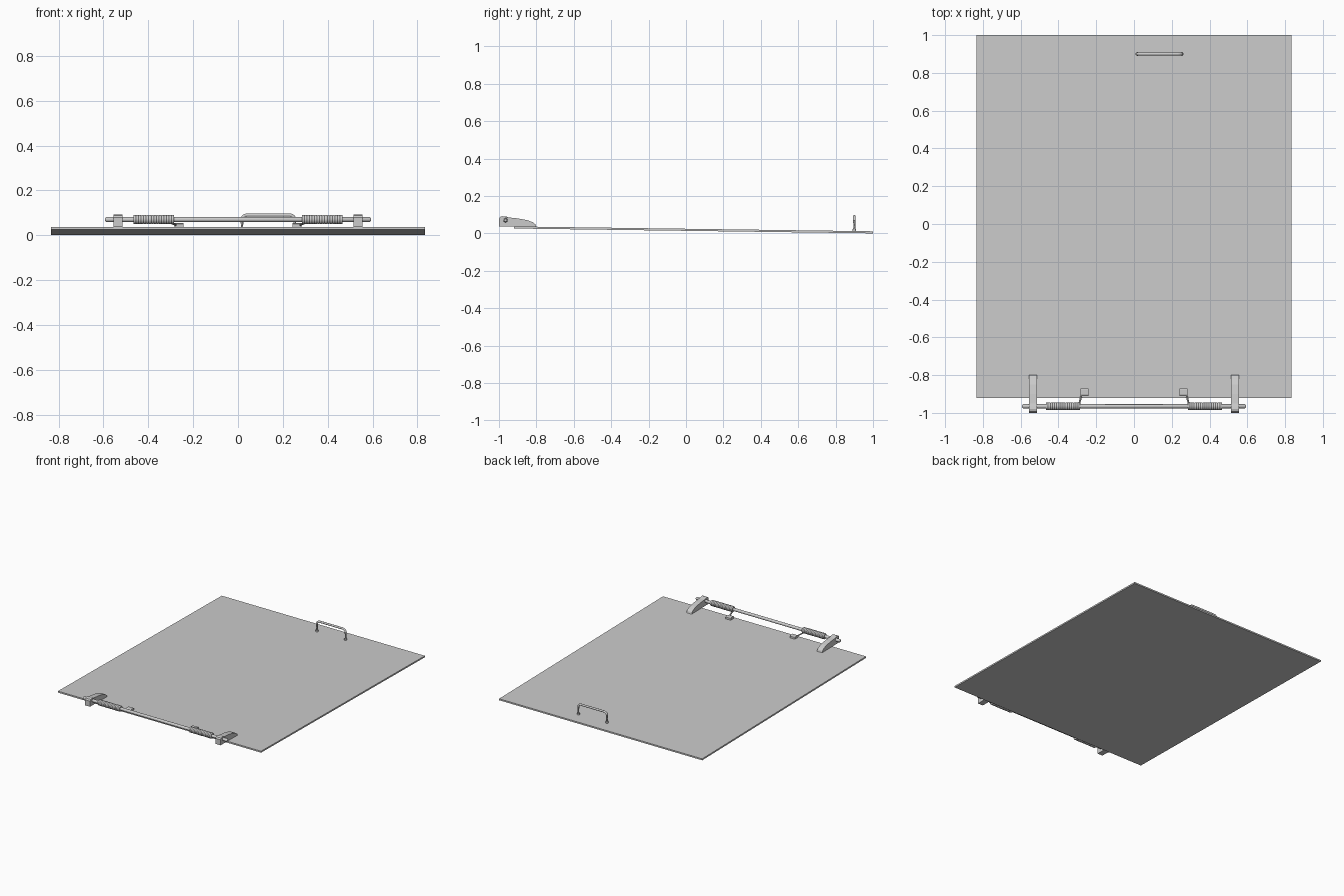
import bpy, bmesh, math
from mathutils import Vector, Matrix

cube = bpy.data.objects.get("Cube")
if cube:
    bpy.data.objects.remove(cube, do_unlink=True)

steel = bpy.data.materials.new("light_grey_steel")
steel.use_nodes = True
colour = (0.6, 0.6, 0.6, 1)
steel.diffuse_color = colour
steel.node_tree.nodes["Principled BSDF"].inputs["Base Color"].default_value = colour


def finish(name, bm, smooth=False):
    bmesh.ops.recalc_face_normals(bm, faces=bm.faces)
    mesh = bpy.data.meshes.new(name)
    bm.to_mesh(mesh)
    bm.free()
    mesh.materials.append(steel)
    ob = bpy.data.objects.new(name, mesh)
    bpy.context.collection.objects.link(ob)
    if smooth:
        bpy.ops.object.select_all(action='DESELECT')
        ob.select_set(True)
        bpy.context.view_layer.objects.active = ob
        bpy.ops.object.shade_smooth_by_angle(angle=math.radians(40))
    return ob


def extrude_yz(name, profile, x0, x1):
    """Side profile in (y, z) extruded along x."""
    bm = bmesh.new()
    face = bm.faces.new([bm.verts.new((x0, y, z)) for y, z in profile])
    new = bmesh.ops.extrude_face_region(bm, geom=[face])["geom"]
    bmesh.ops.translate(bm, vec=(x1 - x0, 0, 0),
                        verts=[v for v in new if isinstance(v, bmesh.types.BMVert)])
    return finish(name, bm)


def lathe_x(name, profile, y, z, sides=16):
    """Profile of (x, radius) turned around an axis parallel to x."""
    bm = bmesh.new()
    rings = []
    for x, r in profile:
        rings.append([bm.verts.new((x, y + r * math.cos(a), z + r * math.sin(a)))
                      for a in (2 * math.pi * i / sides for i in range(sides))])
    for a, b in zip(rings, rings[1:]):
        for i in range(sides):
            j = (i + 1) % sides
            bm.faces.new((a[i], a[j], b[j], b[i]))
    bm.faces.new(rings[0])
    bm.faces.new(rings[-1])
    return finish(name, bm, True)


def tube(name, points, radius, sides=10):
    """Round bar following a path."""
    pts = [Vector(p) for p in points]
    bm = bmesh.new()
    rings = []
    for i, p in enumerate(pts):
        d = pts[min(i + 1, len(pts) - 1)] - pts[max(i - 1, 0)]
        rot = d.to_track_quat('Z', 'Y')
        rings.append([bm.verts.new(p + rot @ Vector((radius * math.cos(a), radius * math.sin(a), 0)))
                      for a in (2 * math.pi * k / sides for k in range(sides))])
    for a, b in zip(rings, rings[1:]):
        for i in range(sides):
            j = (i + 1) % sides
            bm.faces.new((a[i], a[j], b[j], b[i]))
    bm.faces.new(rings[0])
    bm.faces.new(rings[-1])
    return finish(name, bm, True)


# Thin lid panel, sloping down gently towards the back
extrude_yz("lid_panel", [(-0.92, 0.026), (1.0, 0.0), (1.0, 0.011), (-0.92, 0.037)], -0.833, 0.833)

# Bent lifting handle with small feet
left, right, top, bend = 0.018, 0.253, 0.09, 0.022
path = [(left, 0.9, 0.01)]
for cx, start in ((left + bend, 180), (right - bend, 90)):
    for k in range(5):
        a = math.radians(start - 22.5 * k)
        path.append((cx + bend * math.cos(a), 0.9, top - bend + bend * math.sin(a)))
path.append((right, 0.9, 0.01))
tube("handle", path, 0.0075)
for side, x in (("right", left), ("left", right)):
    bm = bmesh.new()
    bmesh.ops.create_cone(bm, cap_ends=True, segments=12, radius1=0.01, radius2=0.01, depth=0.012,
                          matrix=Matrix.Translation((x, 0.9, 0.018)))
    finish(side + "_handle_foot", bm, True)

# Hinge rod with rounded ends
axis_y, axis_z = -0.965, 0.07
lathe_x("hinge_rod", [(-0.592, 0.007), (-0.587, 0.011), (0.587, 0.011), (0.592, 0.007)], axis_y, axis_z)

# Hinge arms, coil springs, spring legs and pads on both sides
arm = [(-1.0, 0.037), (-1.0, 0.078), (-0.993, 0.088), (-0.98, 0.092), (-0.965, 0.089), (-0.95, 0.085),
       (-0.9, 0.08), (-0.85, 0.071), (-0.82, 0.06), (-0.805, 0.048), (-0.8, 0.034), (-0.92, 0.036)]
for side, s in (("left", 1), ("right", -1)):
    extrude_yz(side + "_hinge_arm", arm, s * 0.514, s * 0.556)

    # Tightly wound spring as a ribbed sleeve
    coils, x0, x1 = 16, 0.285, 0.466
    pitch = (x1 - x0) / coils
    ribs = []
    for k in range(coils):
        x = x0 + k * pitch
        ribs += [(s * x, 0.0185), (s * (x + pitch * 0.3), 0.021), (s * (x + pitch * 0.7), 0.021)]
    ribs.append((s * x1, 0.0185))
    lathe_x(side + "_spring", ribs, axis_y, axis_z)

    tube(side + "_spring_leg", [(s * 0.292, -0.965, 0.052), (s * 0.287, -0.94, 0.05),
                                (s * 0.276, -0.9, 0.045), (s * 0.25, -0.885, 0.044)], 0.005, 8)

    # Small pad that holds the spring leg on the lid
    extrude_yz(side + "_spring_pad", [(-0.91, 0.034), (-0.91, 0.05), (-0.903, 0.054),
                                      (-0.877, 0.054), (-0.87, 0.05), (-0.87, 0.034)],
               s * 0.242, s * 0.284)
